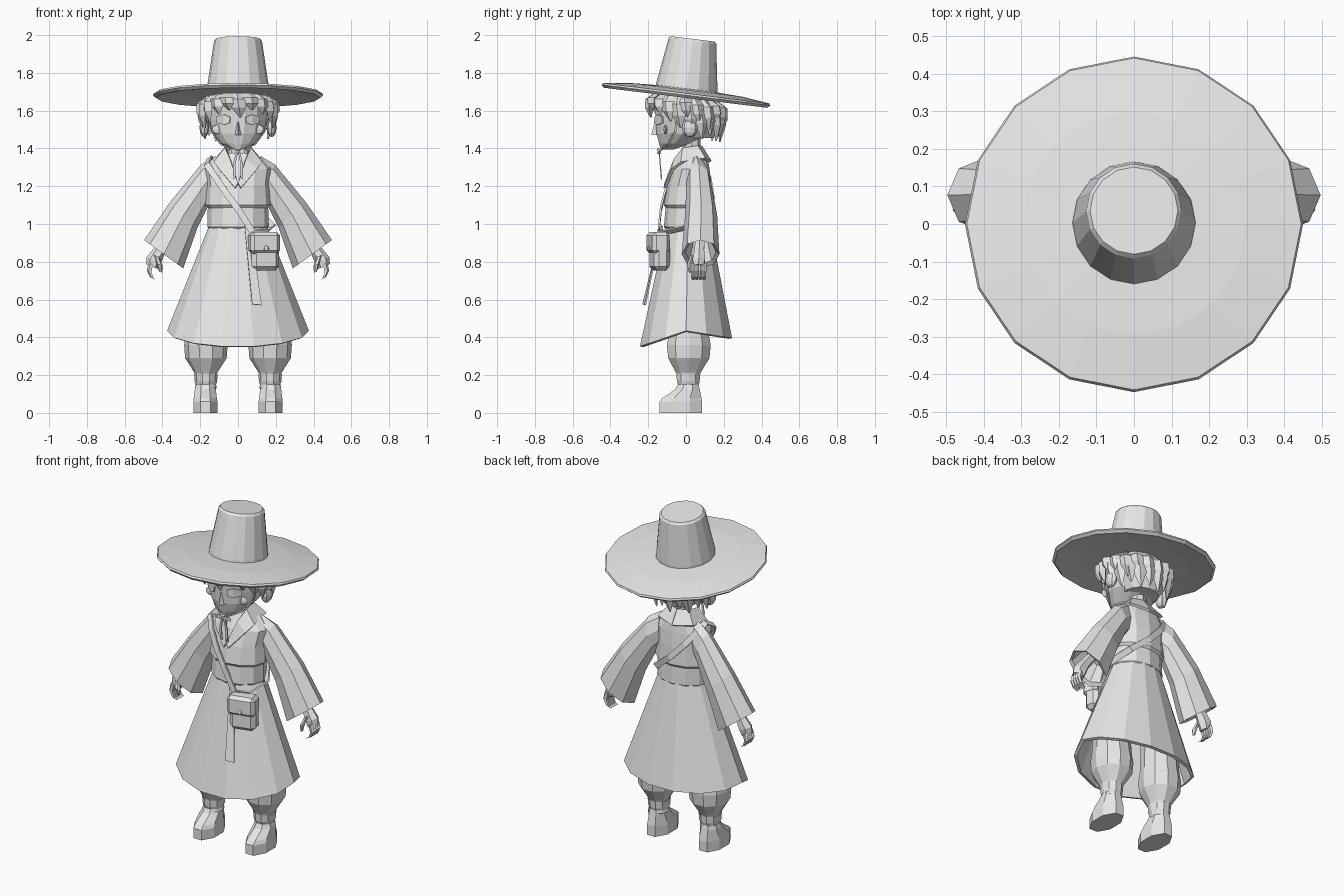
import bpy, bmesh
from math import sin, cos, pi, radians
from mathutils import Vector

if "Cube" in bpy.data.objects:
    bpy.data.objects.remove(bpy.data.objects["Cube"])

grey = bpy.data.materials.new("plain_grey")
grey.use_nodes = True
grey.diffuse_color = (0.8, 0.8, 0.8, 1)
grey.node_tree.nodes["Principled BSDF"].inputs["Base Color"].default_value = (0.8, 0.8, 0.8, 1)


def finish(name, bm, mirror=False, thick=0, bevel=0, offset=0):
    bmesh.ops.recalc_face_normals(bm, faces=bm.faces)
    mesh = bpy.data.meshes.new(name)
    bm.to_mesh(mesh)
    bm.free()
    obj = bpy.data.objects.new(name, mesh)
    bpy.context.collection.objects.link(obj)
    mesh.materials.append(grey)
    if thick:
        mod = obj.modifiers.new("thickness", 'SOLIDIFY')
        mod.thickness, mod.offset = thick, offset
    if bevel:
        mod = obj.modifiers.new("bevel", 'BEVEL')
        mod.width, mod.segments = bevel, 1
    if mirror:
        obj.modifiers.new("mirror", 'MIRROR').use_mirror_merge = False
    return obj


def ring(c, u, v, n=8, phase=0):
    c, u, v = Vector(c), Vector(u), Vector(v)
    return [c + u * cos(2 * pi * i / n + phase) + v * sin(2 * pi * i / n + phase) for i in range(n)]


def level(z, cy, rx, ry, n=12, cx=0, phase=0):
    return ring((cx, cy, z), (rx, 0, 0), (0, ry, 0), n, phase)


def loft(name, lofts, caps=True, **kw):
    """Skin each list of rings into one closed tube."""
    bm = bmesh.new()
    for rings in lofts:
        rows = [[bm.verts.new(p) for p in r] for r in rings]
        n = len(rows[0])
        for a, b in zip(rows, rows[1:]):
            for i in range(n):
                bm.faces.new((a[i], a[(i + 1) % n], b[(i + 1) % n], b[i]))
        if caps:
            bm.faces.new(rows[0])
            bm.faces.new(rows[-1])
    return finish(name, bm, **kw)


def strip(name, pairs, thick=0.01, closed=False, **kw):
    """Thin cloth band between pairs of edge points."""
    bm = bmesh.new()
    rows = [[bm.verts.new(p) for p in pair] for pair in pairs]
    for a, b in zip(rows, rows[1:] + rows[:1] if closed else rows[1:]):
        bm.faces.new((a[0], a[1], b[1], b[0]))
    return finish(name, bm, thick=thick, **kw)


def tube(path, n=6):
    """Rings for a limb: (point, radius) pairs, flat across x-z and y."""
    return [ring(p, (r, 0, 0.4 * r), (0, r, 0), n) for p, r in path]


def box(name, centre, size, yaw=0, bevel=0):
    bm = bmesh.new()
    bmesh.ops.create_cube(bm, size=1)
    bmesh.ops.scale(bm, vec=size, verts=bm.verts)
    obj = finish(name, bm, bevel=bevel)
    obj.location, obj.rotation_euler.z = centre, yaw
    return obj


def blob(name, centre, size, mirror=False, u=8, v=6):
    bm = bmesh.new()
    bmesh.ops.create_uvsphere(bm, u_segments=u, v_segments=v, radius=1)
    bmesh.ops.scale(bm, vec=size, verts=bm.verts)
    bmesh.ops.translate(bm, vec=centre, verts=bm.verts)
    return finish(name, bm, mirror=mirror)


# Hat: tilted brim and tapered crown
brim = [(.16, .0), (.3, -.005), (.435, -.022), (.45, -.008), (.445, .002), (.3, .02), (.15, .027)]
crown = [(.165, .015), (.163, .04), (.127, .28), (.117, .292)]
for name, profile in (("hat_brim", brim), ("hat_crown", crown)):
    hat = loft(name, [[level(z, 0, r, r, 16) for r, z in profile]])
    hat.location.z, hat.rotation_euler.x = 1.69, radians(-7)

# Head and face
loft("head", [[level(*r, n=14) for r in (
    (1.395, -.1, .03, .035), (1.425, -.06, .09, .085), (1.48, -.015, .14, .145),
    (1.55, 0, .16, .165), (1.63, 0, .165, .17), (1.68, 0, .14, .14))]])
loft("neck", [[level(z, .03, .048, .048, 8) for z in (1.34, 1.46)]])
loft("nose", [[level(1.47, -.155, .018, .028, 4), level(1.485, -.155, .014, .026, 4),
               level(1.54, -.155, .006, .01, 4)]])
blob("ears", (.178, .02, 1.51), (.026, .042, .05), True)
blob("cheeks", (.108, -.108, 1.5), (.03, .01, .025), True)
strip("eyes", [((.04, -.163, 1.565), (.045, -.165, 1.535)), ((.075, -.153, 1.58), (.075, -.15, 1.525)),
               ((.115, -.125, 1.57), (.11, -.122, 1.535))], .008, mirror=True)
strip("mouth", [((-.022, -.137, 1.437), (-.02, -.136, 1.431)),
                ((.022, -.137, 1.437), (.02, -.136, 1.431))], .008)

# Hair: cap plus layered pointed locks
loft("hair_cap", [[level(*r, n=14) for r in (
    (1.455, .06, .1, .09), (1.52, .05, .145, .125), (1.58, .035, .168, .15),
    (1.64, 0, .178, .182), (1.675, 0, .15, .15))]])


def lock(angle, drop, out, width):
    rad = Vector((cos(angle), sin(angle), 0))
    tan = Vector((-sin(angle), cos(angle), 0))
    top = 1.672 - .12 * rad.y * .18
    spec = ((.0, .15, .7, .02), (.25, .18 + out, 1, .025), (.6, .185 + out, .9, .022), (1, .175 + out, .1, .004))
    return [ring(rad * r + tan * (t * .02) + Vector((0, 0, top - drop * t)),
                 tan * (width * w), rad * d, 4) for t, r, w, d in spec]


locks = []
for i in range(11):
    locks.append(lock(radians(5 + 17 * i), .19 + .025 * (i % 2), .004, .042))
    locks.append(lock(radians(-3 + 18.5 * i), .12 + .02 * (i % 3), .014, .036))
for deg, drop in ((-165, .17), (-148, .14), (-128, .11), (-110, .09), (-92, .13),
                  (-72, .09), (-52, .11), (-32, .14), (-15, .17)):
    locks.append(lock(radians(deg), drop, .01, .042))
loft("hair_locks", locks)

# Robe: jacket, sash and flared skirt
loft("jacket", [[level(*r) for r in (
    (1.08, .012, .155, .115), (1.1, .012, .172, .13), (1.2, .018, .166, .118),
    (1.29, .028, .178, .097), (1.35, .04, .125, .075), (1.39, .035, .055, .05))]])
loft("sash", [[level(.97, .01, .15, .115), level(.985, .01, .162, .127),
               level(1.085, .012, .16, .12), level(1.1, .012, .15, .115)]])
hem = level(0, 0, .375, .25, 14)
for p in hem:
    p.z = .435 + p.y * (.34 if p.y < 0 else -.16)
loft("skirt", [[level(1, .012, .15, .118, 14), hem]], caps=False, thick=.018, offset=-1)
strip("sash_tail", [((.035, -.128, .99), (.07, -.125, .99)), ((.055, -.177, .78), (.095, -.172, .78)),
                    ((.075, -.227, .575), (.125, -.216, .57))], .008)
strip("collar", [((0, .08, 1.41), (0, .13, 1.33)), ((.06, .06, 1.41), (.115, .1, 1.345)),
                 ((.065, -.015, 1.4), (.125, -.025, 1.325)), ((.04, -.06, 1.34), (.1, -.07, 1.29)),
                 ((0, -.108, 1.215), (.015, -.112, 1.19))], .014, mirror=True)

# Wide sleeves: each ring spans an outer and an inner point
sleeve = []
for px, pz, qx, qz, y, h in (
        (.12, 1.36, .1, 1.17, .055, .05), (.195, 1.315, .14, 1.13, .068, .065),
        (.36, 1.115, .215, .98, .08, .085), (.497, .915, .29, .765, .077, .1),
        (.482, .917, .305, .787, .077, .082), (.4, 1, .28, .9, .077, .05)):
    mid = ((px + qx) / 2, y, (pz + qz) / 2)
    sleeve.append(ring(mid, ((px - qx) / 2, 0, (pz - qz) / 2), (0, h, 0), 8))
loft("sleeves", [sleeve], mirror=True)

# Hands with curled fingers and thumb
hand = [tube([((.36, .075, .93), .028), ((.415, .07, .86), .03), ((.445, .068, .81), .038),
              ((.455, .066, .775), .032)]),
        tube([((.43, .035, .83), .014), ((.415, .02, .785), .016), ((.41, .022, .745), .008)])]
for i in range(4):
    y = .038 + .019 * i
    hand.append(tube([((.46, y, .79), .013), ((.47, y, .75), .013), ((.455, y, .715), .011),
                      ((.435, y, .705), .007)], 5))
loft("hands", hand, mirror=True)

# Trousers, ankle wraps and boots
loft("trousers", [[level(*r, 10, .17) for r in (
    (.6, .01, .1, .1), (.42, .015, .108, .11), (.36, .015, .115, .122), (.29, .015, .11, .115),
    (.215, .012, .062, .07), (.19, .012, .055, .06))]], mirror=True)
loft("ankle_wraps", [[level(z, .012, r, r + .004, 10, .17) for z, r in (
    (.12, .05), (.135, .057), (.15, .054), (.165, .059), (.205, .062), (.21, .055))]], mirror=True)
loft("boots", [[level(z, cy, rx, ry, 8, .173, pi / 8) for z, cy, rx, ry in (
    (0, -.027, .069, .122), (.06, -.027, .069, .122), (.08, -.02, .066, .11),
    (.125, .008, .06, .07), (.15, .012, .053, .06))]], mirror=True)

# Shoulder strap running round front and back
side = Vector((.77, 0, .64)) * .017
route = [(-.15, .03, 1.35), (-.165, -.03, 1.315), (-.125, -.075, 1.255), (-.06, -.112, 1.16),
         (0, -.133, 1.08), (.075, -.145, .96), (.15, -.115, .955), (.185, .01, .985),
         (.12, .115, 1.05), (.01, .145, 1.14), (-.08, .13, 1.235), (-.14, .095, 1.315)]
strip("shoulder_strap", [(Vector(p) - side, Vector(p) + side) for p in route], .01, True)

# Satchel with flap and button
yaw = radians(14)
box("bag", (.14, -.14, .845), (.15, .085, .185), yaw, .022)
box("bag_flap", (.137, -.148, .9), (.162, .095, .115), yaw, .018)
blob("bag_button", (.15, -.197, .87), (.014, .01, .014))

# Chin ribbon bow and tails
strip("bow_loops", [((0, -.142, 1.385), (0, -.142, 1.372)), ((.03, -.148, 1.402), (.035, -.148, 1.375)),
                    ((.05, -.14, 1.385), (.048, -.14, 1.37))], .008, mirror=True)
strip("bow_tails", [((0, -.142, 1.385), (.01, -.142, 1.385)), ((.014, -.136, 1.31), (.028, -.136, 1.31)),
                    ((.012, -.13, 1.245), (.024, -.13, 1.235))], .006, mirror=True)
blob("bow_knot", (0, -.143, 1.38), (.012, .01, .012), False, 6, 4)
strip("chin_cords", [((.17, -.03, 1.66), (.172, -.042, 1.66)), ((.143, -.05, 1.49), (.143, -.062, 1.49)),
                     ((.09, -.09, 1.42), (.086, -.1, 1.42)), ((0, -.138, 1.385), (0, -.145, 1.38))],
      .006, mirror=True)
